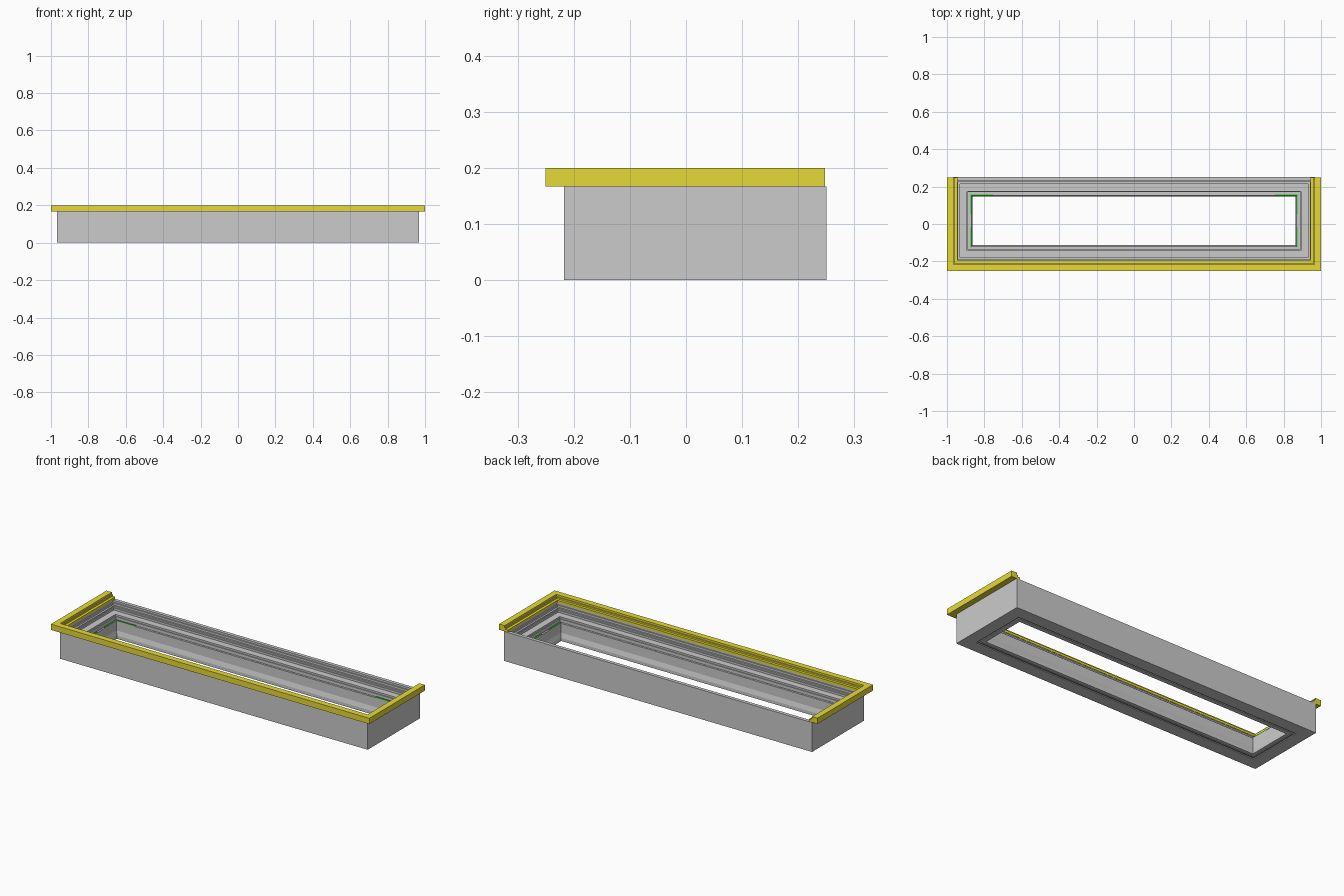
import bpy, bmesh

if "Cube" in bpy.data.objects:
    bpy.data.objects.remove(bpy.data.objects["Cube"])


def make_object(name, bm, mat=None):
    bmesh.ops.recalc_face_normals(bm, faces=bm.faces[:])
    mesh = bpy.data.meshes.new(name)
    bm.to_mesh(mesh)
    bm.free()
    obj = bpy.data.objects.new(name, mesh)
    bpy.context.collection.objects.link(obj)
    if mat:
        mesh.materials.append(mat)
    return obj


def material(name, color):
    mat = bpy.data.materials.new(name)
    mat.diffuse_color = (*color, 1)
    mat.use_nodes = True
    mat.node_tree.nodes["Principled BSDF"].inputs["Base Color"].default_value = mat.diffuse_color
    return mat


def sweep(name, profile, half_x, front, back, closed=True, mat=None):
    """Sweep an (inset, z) profile around a mitred rectangle or U-shape."""
    bm = bmesh.new()
    rings = []
    for inset, z in profile:
        x, f = half_x - inset, front + inset
        b = back - inset if closed else back
        rings.append([bm.verts.new(p) for p in
                      ((-x, b, z), (-x, f, z), (x, f, z), (x, b, z))])
    for i, a in enumerate(rings):
        c = rings[(i + 1) % len(rings)]
        for k in range(4 if closed else 3):
            n = (k + 1) % 4
            bm.faces.new((a[k], a[n], c[n], c[k]))
    if not closed:
        for k in (0, 3):
            bm.faces.new([r[k] for r in rings])
    return make_object(name, bm, mat)


def box(name, x0, x1, y0, y1, z0, z1, mat):
    bm = bmesh.new()
    bmesh.ops.create_cube(bm, size=1)
    for v in bm.verts:
        v.co = ((x0 + x1) / 2 + v.co.x * (x1 - x0),
                (y0 + y1) / 2 + v.co.y * (y1 - y0),
                (z0 + z1) / 2 + v.co.z * (z1 - z0))
    return make_object(name, bm, mat)


yellow = material("yellow_trim", (0.80, 0.70, 0.04))
green = material("green_packer", (0.1, 0.75, 0.1))

# Main frame: ribbed inner wall, shelf, groove and recessed underside
frame_profile = [
    (0, 0), (0, 0.167), (0.020, 0.167), (0.020, 0.156), (0.026, 0.156),
    (0.026, 0.150), (0.022, 0.150), (0.022, 0.142), (0.032, 0.142),
    (0.032, 0.134), (0.037, 0.134), (0.037, 0.122), (0.075, 0.122),
    (0.075, 0.112), (0.080, 0.112), (0.080, 0.090), (0.086, 0.090),
    (0.086, 0.0), (0.078, 0.0), (0.078, 0.004), (0.070, 0.004), (0.070, 0)]
sweep("window_frame", frame_profile, 0.967, -0.217, 0.25)

# Inner bead around the opening with a steep sloped face
bead_profile = [(0.086, 0.002), (0.086, 0.098), (0.097, 0.098),
                (0.097, 0.045), (0.104, 0.020), (0.104, 0.002)]
sweep("opening_bead", bead_profile, 0.967, -0.217, 0.25)

# Three-sided stepped trim, open at the back
trim_profile = [(0, 0.167), (0, 0.2), (0.034, 0.2), (0.034, 0.189),
                (0.040, 0.189), (0.040, 0.180), (0.055, 0.180), (0.055, 0.167)]
sweep("top_trim", trim_profile, 1.0, -0.25, 0.248, closed=False, mat=yellow)

# Green packers on the bead at the corners of the opening
for s, side in ((-1, "left"), (1, "right")):
    xa, xb = sorted((s * 0.87, s * 0.755))
    box(f"back_packer_{side}", xa, xb, 0.153, 0.161, 0.097, 0.102, green)
    xa, xb = sorted((s * 0.881, s * 0.755))
    xa, xb = sorted((s * 0.870, s * 0.878))
    for y0, y1, end in ((0.05, 0.16, "rear"), (-0.125, -0.02, "front")):
        box(f"{side}_packer_{end}", xa, xb, y0, y1, 0.097, 0.102, green)
